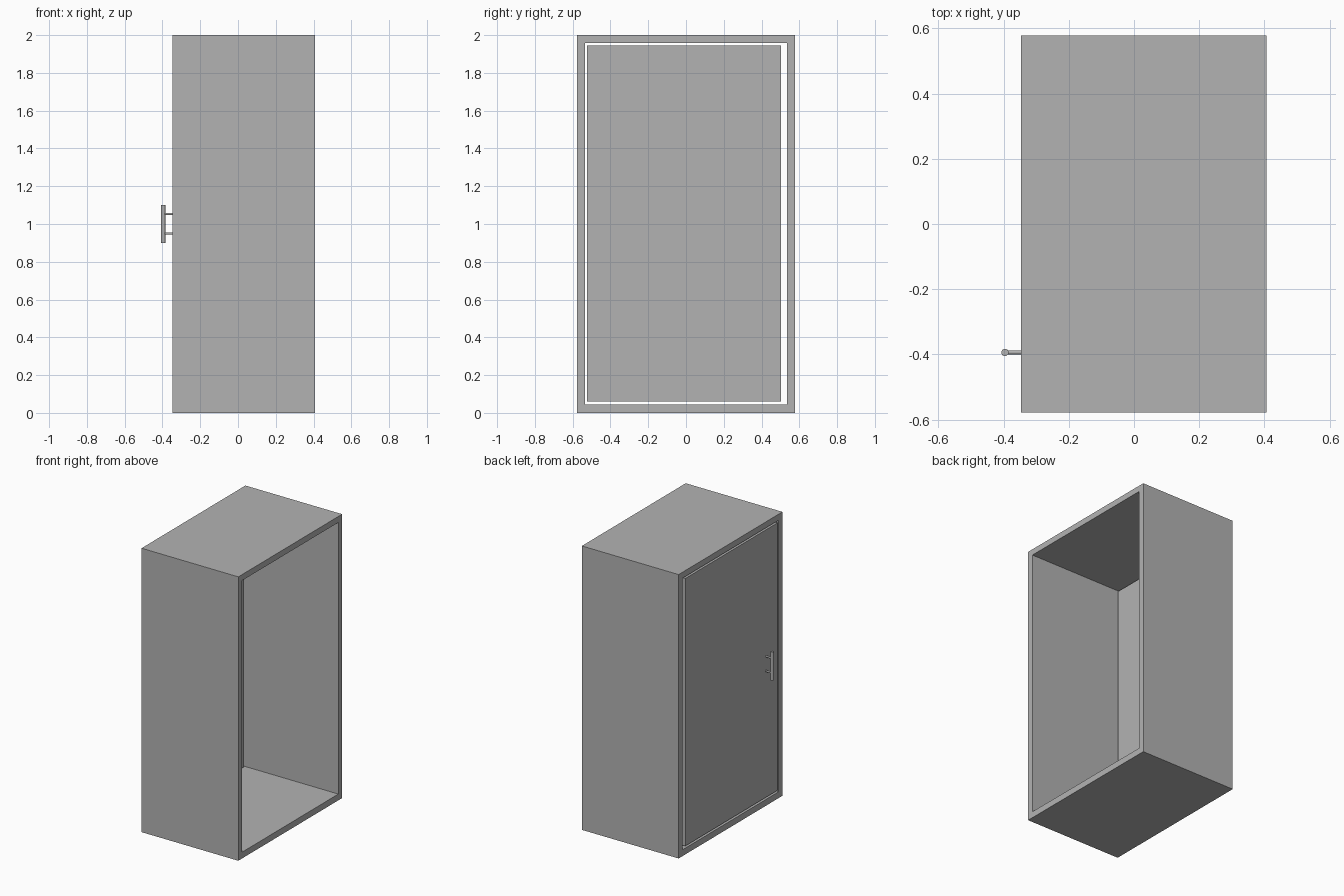
import bpy
from math import pi

if "Cube" in bpy.data.objects:
    bpy.data.objects.remove(bpy.data.objects["Cube"])

grey = bpy.data.materials.new("plain grey")
grey.use_nodes = True
COLOUR = (0.45, 0.45, 0.45, 1)
grey.diffuse_color = COLOUR
grey.node_tree.nodes["Principled BSDF"].inputs["Base Color"].default_value = COLOUR

BACK, FRONT = -0.347, 0.407      # x of the door face and of the open face
HALF, HEIGHT, WALL = 0.578, 2.0, 0.0425


def box(name, low, high):
    centre = [(a + b) / 2 for a, b in zip(low, high)]
    bpy.ops.mesh.primitive_cube_add(size=1, location=centre)
    ob = bpy.context.object
    ob.name = name
    ob.scale = [b - a for a, b in zip(low, high)]
    bpy.ops.object.transform_apply(location=False, rotation=False, scale=True)
    ob.data.materials.append(grey)
    return ob


def rod(name, radius, length, location, rotation=(0, 0, 0)):
    bpy.ops.mesh.primitive_cylinder_add(vertices=32, radius=radius, depth=length,
                                        location=location, rotation=rotation)
    ob = bpy.context.object
    ob.name = name
    ob.data.materials.append(grey)
    bpy.ops.object.shade_smooth_by_angle()
    return ob


# Cabinet shell: a box with a passage cut right through
shell = box("cabinet_shell", (BACK, -HALF, 0), (FRONT, HALF, HEIGHT))
cutter = box("passage_cutter", (BACK - 0.1, -HALF + WALL, WALL + 0.002),
             (FRONT + 0.1, HALF - WALL, HEIGHT - WALL))
cut = shell.modifiers.new("passage", "BOOLEAN")
cut.operation = "DIFFERENCE"
cut.solver = "EXACT"
cut.object = cutter
bpy.context.view_layer.objects.active = shell
bpy.ops.object.modifier_apply(modifier=cut.name)
bpy.data.objects.remove(cutter)

# Door, flush with the shell and with a gap all round
box("door", (BACK, -0.524, 0.059), (BACK + WALL, 0.503, 1.944))

# Handle: upright bar on two short posts
BAR_X, BAR_Y = -0.396, -0.394
rod("handle_bar", 0.011, 0.2, (BAR_X, BAR_Y, 1.0))
for side, z in (("lower", 0.95), ("upper", 1.053)):
    rod(side + "_handle_post", 0.006, BACK - BAR_X,
        ((BACK + BAR_X) / 2, BAR_Y, z), (0, pi / 2, 0))
